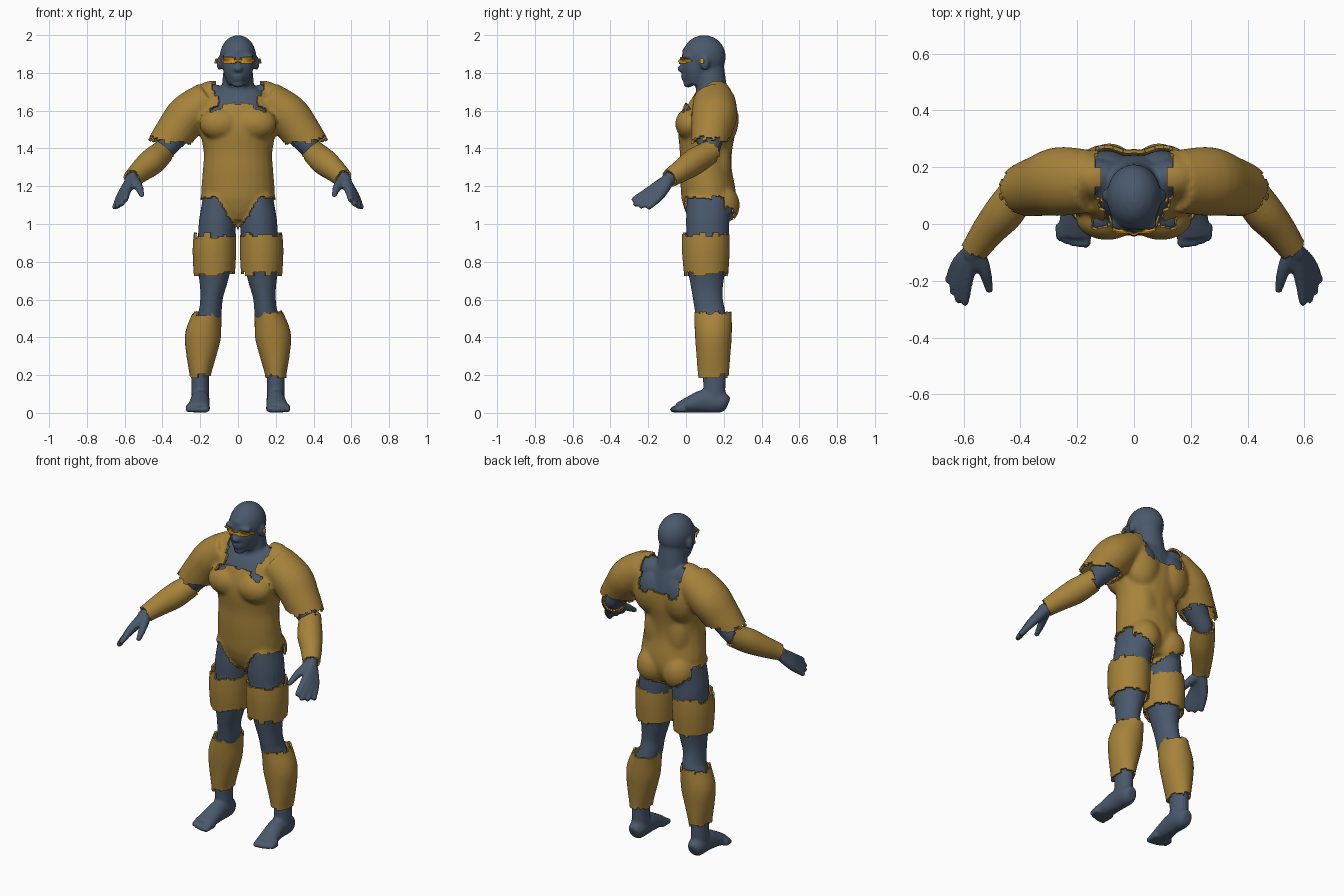
import bpy, bmesh, math
from mathutils import Vector, Matrix, noise

cube = bpy.data.objects.get("Cube")
if cube:
    bpy.data.objects.remove(cube, do_unlink=True)

Y, Z = Vector((0, 1, 0)), Vector((0, 0, 1))
BOTH, MID = (1, -1), (1,)


def material(name, colour):
    m = bpy.data.materials.new(name)
    m.use_nodes = True
    m.diffuse_color = (*colour, 1)
    for node in m.node_tree.nodes:
        if node.type == 'BSDF_PRINCIPLED':
            node.inputs["Base Color"].default_value = (*colour, 1)
            node.inputs["Roughness"].default_value = 0.6
    return m


slate = material("slate_blue", (0.068, 0.1, 0.15))
ochre = material("ochre", (0.38, 0.225, 0.043))
orange = material("bright_orange", (0.72, 0.32, 0.01))


def spline(rings, steps=4):
    out = []
    for i in range(len(rings) - 1):
        quad = (rings[max(i - 1, 0)], rings[i], rings[i + 1], rings[min(i + 2, len(rings) - 1)])
        for k in range(steps):
            t = k / steps
            out.append([b + t / 2 * (c - a + t * (2 * a - 5 * b + 4 * c - d + t * (3 * (b - c) + d - a)))
                        for a, b, c, d in zip(*quad)])
    return out + [list(rings[-1])]


def tube(bm, rings, grow=0.0, sides=BOTH, ref=Y):
    """Closed loft through (x, y, z, radius, radius) rings."""
    rows = spline(rings)
    for s in sides:
        mid = [Vector((s * r[0], r[1], r[2])) for r in rows]
        loops = []
        for i, r in enumerate(rows):
            t = (mid[min(i + 1, len(mid) - 1)] - mid[max(i - 1, 0)]).normalized()
            u = t.cross(ref).normalized()
            v = u.cross(t)
            angles = [math.tau * k / 24 for k in range(24)]
            loops.append([bm.verts.new(mid[i] + u * math.cos(a) * (r[3] + grow)
                                       + v * math.sin(a) * (r[4] + grow)) for a in angles])
        for lo, hi in zip(loops, loops[1:]):
            for k in range(24):
                bm.faces.new((lo[k], lo[k - 1], hi[k - 1], hi[k]))
        bm.faces.new(loops[0])
        bm.faces.new(loops[-1][::-1])


def blob(bm, centre, radii, grow=0.0, sides=BOTH):
    for s in sides:
        place = Matrix.Translation((s * centre[0], centre[1], centre[2]))
        size = Matrix.Diagonal((*[r + grow for r in radii], 1))
        bmesh.ops.create_uvsphere(bm, u_segments=24, v_segments=14, radius=1, matrix=place @ size)


def bake(ob):
    bpy.context.view_layer.update()
    graph = bpy.context.evaluated_depsgraph_get()
    mesh = bpy.data.meshes.new_from_object(ob.evaluated_get(graph))
    ob.modifiers.clear()
    ob.data = mesh


def sculpt(name, fill, mat, voxel, keep=None, thick=0.012):
    """Fuse volumes into one skin; optionally keep only a ragged shell of it."""
    bm = bmesh.new()
    fill(bm)
    bmesh.ops.recalc_face_normals(bm, faces=bm.faces)
    mesh = bpy.data.meshes.new(name)
    bm.to_mesh(mesh)
    bm.free()
    ob = bpy.data.objects.new(name, mesh)
    bpy.context.collection.objects.link(ob)
    fuse = ob.modifiers.new("fuse", 'REMESH')
    fuse.mode, fuse.voxel_size = 'VOXEL', voxel
    soft = ob.modifiers.new("soften", 'SMOOTH')
    soft.factor, soft.iterations = 0.5, 5
    bake(ob)
    if keep:
        bm = bmesh.new()
        bm.from_mesh(ob.data)
        drop = [f for f in bm.faces if not keep(f.calc_center_median())]
        bmesh.ops.delete(bm, geom=drop, context='FACES')
        bm.to_mesh(ob.data)
        bm.free()
        shell = ob.modifiers.new("shell", 'SOLIDIFY')
        shell.thickness, shell.offset = thick, -1
        bake(ob)
    ob.data.materials.clear()
    ob.data.materials.append(mat)
    bpy.ops.object.select_all(action='DESELECT')
    ob.select_set(True)
    bpy.context.view_layer.objects.active = ob
    bpy.ops.object.shade_smooth_by_angle(angle=math.radians(50))
    return ob


def rag(a, b=0.0):
    return 0.014 * noise.cell(Vector((a, b, 0)) * 28)


# Trunk, shared by the skin and the suit
def trunk(bm, g):
    tube(bm, [(0, .12, 1.02, .11, .1), (0, .12, 1.08, .17, .13), (0, .12, 1.15, .195, .145),
              (0, .105, 1.28, .187, .138), (0, .105, 1.38, .182, .138), (0, .11, 1.5, .203, .152),
              (0, .125, 1.6, .21, .14), (0, .14, 1.68, .17, .11), (0, .15, 1.74, .09, .08)], g, MID)
    blob(bm, (.095, .02, 1.53), (.11, .077, .085), g)    # chest
    blob(bm, (.1, .19, 1.56), (.11, .09, .15), g)        # upper back
    blob(bm, (.07, .17, 1.32), (.08, .07, .18), g)       # lower back
    blob(bm, (.087, .185, 1.1), (.095, .1, .11), g)      # seat
    blob(bm, (.13, .165, 1.66), (.11, .085, .1), g)      # trapezius


def legs(bm, g):
    tube(bm, [(.1, .12, 1.14, .085, .115), (.108, .115, 1.02, .098, .115), (.113, .115, .94, .098, .113),
              (.125, .11, .8, .096, .108), (.13, .11, .7, .076, .09), (.14, .115, .61, .06, .079),
              (.15, .13, .52, .062, .08), (.185, .15, .4, .078, .08), (.195, .15, .25, .05, .065),
              (.2, .15, .17, .047, .06), (.2, .15, .07, .047, .058)], g)


def head(bm, g):
    blob(bm, (0, .095, 1.885), (.097, .116, .115), g, MID)
    tube(bm, [(0, .07, 1.91, .083, .09), (0, .058, 1.84, .084, .082), (0, .055, 1.78, .07, .07),
              (0, .05, 1.735, .05, .05)], g, MID)
    blob(bm, (.042, .002, 1.888), (.043, .026, .015), g)        # brow
    blob(bm, (0, -.022, 1.822), (.025, .024, .02), g, MID)      # nose
    blob(bm, (0, -.01, 1.85), (.012, .022, .035), g, MID)
    blob(bm, (0, -.008, 1.784), (.034, .02, .008), g, MID)      # lips
    blob(bm, (0, -.006, 1.767), (.03, .02, .008), g, MID)
    blob(bm, (0, .012, 1.742), (.034, .026, .02), g, MID)       # chin
    blob(bm, (.1, .1, 1.85), (.013, .024, .037), g)             # ear


def body(bm):
    trunk(bm, -.02)
    legs(bm, 0)
    head(bm, 0)
    tube(bm, [(0, .14, 1.6, .1, .09), (0, .135, 1.71, .088, .083), (0, .12, 1.84, .075, .08)], 0, MID)
    tube(bm, [(.17, .15, 1.65, .08, .085), (.28, .14, 1.54, .085, .085), (.36, .125, 1.43, .062, .065),
              (.41, .11, 1.37, .052, .055), (.48, .01, 1.305, .058, .055), (.55, -.08, 1.245, .038, .036),
              (.575, -.11, 1.22, .036, .032)])
    # Fingers fan out from the wrist, the thumb apart
    fingers = [((.585, -.18, 1.185), (.595, -.275, 1.13)), ((.6, -.17, 1.172), (.617, -.265, 1.105)),
               ((.61, -.155, 1.16), (.637, -.235, 1.095)), ((.618, -.135, 1.152), (.652, -.195, 1.09)),
               ((.528, -.16, 1.2), (.51, -.23, 1.155))]
    for knuckle, tip in fingers:
        tube(bm, [(.56, -.09, 1.235, .033, .033), (*knuckle, .024, .024), (*tip, .015, .015)])
        blob(bm, tip, (.016, .016, .016))
    # Feet with five toes each
    tube(bm, [(.2, .222, .045, .028, .035), (.2, .19, .055, .048, .055), (.2, .1, .062, .05, .062),
              (.205, .03, .047, .055, .047), (.212, -.045, .026, .06, .026)], ref=Z)
    for i in range(5):
        x = .168 + .024 * i
        r = .022 - .0015 * i
        tip = -.068 + .003 * i * i / 2
        tube(bm, [(x, 0, .026, r, .022), (x, tip, .018, r * .7, .017)], ref=Z)
        blob(bm, (x, tip, .018), (r * .75, .018, .018))


sculpt("body", body, slate, .0085)


# Sleeved suit with ragged neck, sleeve and leg openings
def suit(bm):
    trunk(bm, 0)
    legs(bm, .012)
    tube(bm, [(.15, .15, 1.66, .1, .11), (.26, .15, 1.58, .113, .122), (.33, .135, 1.49, .107, .108),
              (.41, .115, 1.37, .097, .09)])


def suit_keep(p):
    x, y, z = abs(p.x), p.y, p.z
    n = rag(x, y)
    if x > .225 and z < 1.5:
        return z > 1.43 + .1 * (x - .25) + n
    if z > 1.5:
        if y < .1:
            slit = .08 < x < .15 and abs(z - 1.66 + .4 * x) < .012
            return not slit and not (z > 1.64 + n and x < .1 + .35 * (z - 1.64) + rag(z))
        return not (z > 1.575 + n and x < .13 + rag(z))
    if y < .2:
        return z > min(.97 + 1.45 * x, 1.14) + n / 2
    return z > .99 + .5 * x + n


sculpt("suit", suit, ochre, .011, suit_keep)

# Guards on thighs, calves and forearms
thigh = [(.12, .105, 1.02, .106, .122), (.125, .105, .86, .116, .127), (.125, .108, .67, .105, .112)]
calf = [(.155, .143, .58, .07, .1), (.163, .143, .52, .077, .1), (.185, .145, .41, .096, .098),
        (.195, .145, .3, .079, .09), (.2, .145, .2, .057, .083), (.2, .145, .14, .057, .08)]
forearm = [(.365, .175, 1.415, .06, .06), (.4, .125, 1.38, .064, .064), (.455, .045, 1.33, .072, .07),
           (.51, -.02, 1.285, .062, .06), (.56, -.09, 1.24, .05, .05), (.59, -.13, 1.21, .05, .05)]
elbow, wrist = Vector(forearm[1][:3]), Vector(forearm[4][:3])


def band(low, high):
    return lambda p: low + rag(p.x, p.y) < p.z < high + rag(p.y, p.x)


def forearm_keep(p):
    along = (Vector((abs(p.x), p.y, p.z)) - elbow).dot((wrist - elbow).normalized())
    return rag(p.z) - .01 < along < (wrist - elbow).length + rag(p.x) / 2


for side, word in ((1, "left"), (-1, "right")):
    for part, rings, keep in (("thigh_guard", thigh, band(.735, .94)), ("calf_guard", calf, band(.195, .525)),
                              ("forearm_guard", forearm, forearm_keep)):
        sculpt(word + "_" + part, lambda bm: tube(bm, rings, 0, (side,)), ochre, .01, keep)


# Eyewear: two lenses, a thin bridge and small tabs at the ears
def eyewear_keep(p):
    x, height = abs(p.x), abs(p.z - 1.865)
    if p.y < .03:
        return height < (.015 if .018 < x < .075 else .006)
    return height < .012 and .075 < p.y < .095


sculpt("eyewear", lambda bm: head(bm, .012), orange, .006, eyewear_keep, .006)
